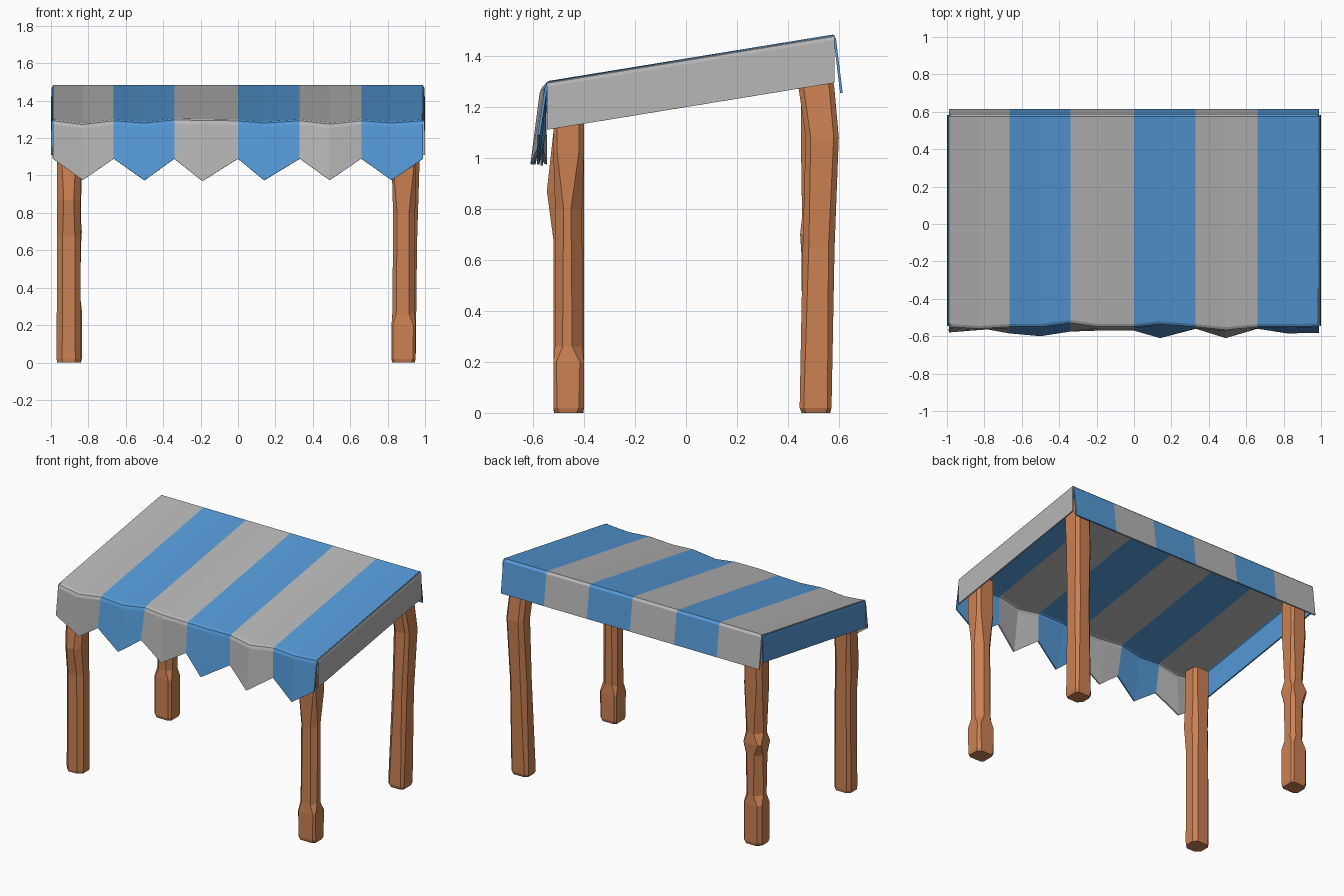
import bpy, bmesh

def material(name, rgb):
    m = bpy.data.materials.new(name)
    m.diffuse_color = (*rgb, 1)
    return m

BLUE = material("blue_cloth", (0.09, 0.32, 0.68))
GREY = material("grey_cloth", (0.47, 0.47, 0.47))
WOOD = material("wood", (0.60, 0.22, 0.085))

def make_object(name, bm, mats, thickness=0):
    me = bpy.data.meshes.new(name)
    bm.to_mesh(me)
    bm.free()
    for m in mats:
        me.materials.append(m)
    ob = bpy.data.objects.new(name, me)
    bpy.context.collection.objects.link(ob)
    if thickness:
        mod = ob.modifiers.new("cloth_thickness", 'SOLIDIFY')
        mod.thickness = thickness
        mod.offset = -1
    return ob

def grid(columns, up_test, mat_of=lambda i: 0):
    """Skin neighbouring columns of points; up_test gives the outward direction."""
    bm = bmesh.new()
    cols = [[bm.verts.new(p) for p in c] for c in columns]
    for i, (a, b) in enumerate(zip(cols, cols[1:])):
        for j in range(len(a) - 1):
            f = bm.faces.new((a[j], b[j], b[j + 1], a[j + 1]))
            f.material_index = mat_of(i)
    bm.normal_update()
    if sum(f.normal.dot(up_test) * f.calc_area() for f in bm.faces) < 0:
        bmesh.ops.reverse_faces(bm, faces=bm.faces[:])
    return bm

# striped roof with scalloped front valance and short back flap
# column: x, valance bottom y and z, roof edge y and z
COLUMNS = [
    (-0.99, -0.580, 1.09, -0.535, 1.300), (-0.83, -0.555, 0.975, -0.545, 1.280),
    (-0.665, -0.585, 1.09, -0.535, 1.300), (-0.50, -0.600, 0.975, -0.535, 1.288),
    (-0.34, -0.575, 1.09, -0.515, 1.305), (-0.19, -0.570, 0.97, -0.535, 1.302),
    (0.00, -0.570, 1.09, -0.535, 1.300), (0.14, -0.610, 0.975, -0.520, 1.288),
    (0.33, -0.560, 1.09, -0.535, 1.300), (0.49, -0.610, 0.975, -0.552, 1.282),
    (0.66, -0.560, 1.09, -0.535, 1.300), (0.82, -0.585, 0.975, -0.535, 1.288),
    (0.99, -0.582, 1.09, -0.532, 1.300)]
cols = []
for x, yb, zb, ye, ze in COLUMNS:
    cols.append([(x, yb, zb), (x, ye - 0.022, ze - 0.028), (x, ye - 0.014, ze - 0.008),
                 (x, ye, ze), (x, 0.575, 1.483), (x, 0.588, 1.468), (x, 0.614, 1.255)])
from mathutils import Vector
make_object("striped_canopy", grid(cols, Vector((0, 0, 1)), lambda i: (i // 2) % 2),
            [GREY, BLUE], 0.01)

# side flaps
for side, name, mat in ((1, "right_flap", GREY), (-1, "left_flap", BLUE)):
    ends = []
    for y, z in ((-0.545, 1.298), (0.582, 1.482)):
        ends.append([(side * 0.985, y, z), (side * 0.994, y, z - 0.006),
                     (side * 0.998, y, z - 0.02), (side * 1.0, y, z - 0.188)])
    make_object(name, grid(ends, Vector((side, 0, 0))), [mat], 0.01)

# rough hewn posts: ring = z, shift x, shift y, width, depth, chip factor
def post(name, cx, cy, chips, rings):
    bm = bmesh.new()
    loops = []
    for z, dx, dy, w, d, k in rings:
        ring = []
        for (sx, sy), c in zip(((-1, -1), (1, -1), (1, 1), (-1, 1)), chips):
            px, py, c = cx + dx + sx * w / 2, cy + dy + sy * d / 2, c * k
            pair = [(px, py - sy * c, z), (px - sx * c, py, z)]
            if sx * sy < 0:
                pair.reverse()
            ring += [bm.verts.new(p) for p in pair]
        loops.append(ring)
    for a, b in zip(loops, loops[1:]):
        for i in range(8):
            j = (i + 1) % 8
            bm.faces.new((a[i], a[j], b[j], b[i]))
    bm.faces.new(loops[0][::-1])
    bm.faces.new(loops[-1])
    bmesh.ops.recalc_face_normals(bm, faces=bm.faces[:])
    make_object(name, bm, [WOOD])

post("front_left_post", -0.905, -0.46, (0.03, 0.03, 0.025, 0.02), [
    (0, 0, 0, 0.125, 0.115, 1), (0.02, 0, 0, 0.13, 0.12, 1),
    (0.68, 0, 0, 0.125, 0.12, 1), (0.87, 0, -0.013, 0.125, 0.145, 1.2),
    (1.10, 0, 0, 0.125, 0.12, 0.8), (1.275, 0, 0, 0.125, 0.12, 0.8)])
post("front_right_post", 0.885, -0.46, (0.02, 0.03, 0.04, 0.025), [
    (0, 0, 0, 0.12, 0.11, 0.6), (0.02, 0, 0, 0.13, 0.12, 0.5),
    (0.20, 0, 0, 0.13, 0.12, 0.4), (0.26, 0, 0, 0.118, 0.108, 1),
    (0.80, 0.003, 0, 0.118, 0.106, 1.1), (1.02, 0.003, 0, 0.13, 0.12, 0.5),
    (1.275, 0.003, 0, 0.13, 0.12, 0.5)])
post("back_right_post", 0.885, 0.508, (0.035, 0.02, 0.02, 0.025), [
    (0, 0, 0, 0.115, 0.11, 0.8), (0.02, 0, 0, 0.13, 0.125, 0.8),
    (0.65, 0.01, 0.012, 0.125, 0.125, 1.2), (1.08, 0.022, 0.026, 0.128, 0.13, 1),
    (1.27, 0.01, 0.004, 0.125, 0.14, 1), (1.43, 0, -0.01, 0.12, 0.12, 1)])
post("back_left_post", -0.90, 0.51, (0.03, 0.03, 0.025, 0.045), [
    (0, 0, 0, 0.12, 0.11, 0.6), (0.02, 0, 0, 0.13, 0.12, 0.5),
    (0.28, 0, 0, 0.13, 0.12, 0.5), (0.34, 0, 0, 0.115, 0.11, 1),
    (0.62, 0, 0, 0.12, 0.115, 0.9), (0.70, 0, 0, 0.13, 0.125, 0.35),
    (0.77, 0, 0, 0.12, 0.11, 1), (1.10, 0, 0, 0.13, 0.12, 0.6),
    (1.43, 0, 0, 0.125, 0.12, 0.6)])
